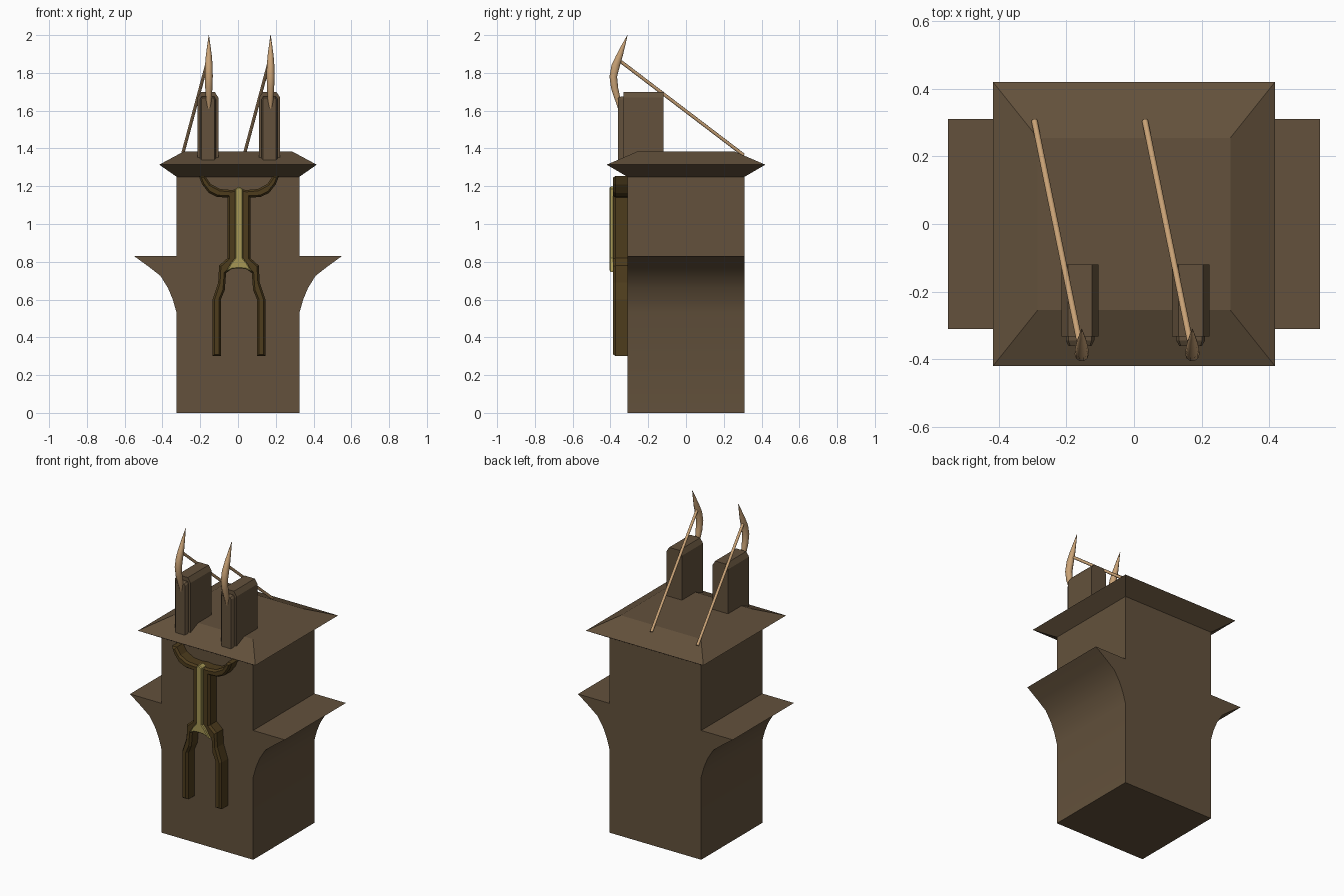
import bpy, bmesh, math
from mathutils import Vector

if "Cube" in bpy.data.objects:
    bpy.data.objects.remove(bpy.data.objects["Cube"])


def material(name, rgb):
    m = bpy.data.materials.new(name)
    m.diffuse_color = (*rgb, 1)
    m.use_nodes = True
    m.node_tree.nodes["Principled BSDF"].inputs["Base Color"].default_value = m.diffuse_color
    return m


STONE = material("brown_stone", (0.125, 0.083, 0.045))
BRONZE = material("dark_bronze", (0.075, 0.045, 0.012))
GOLD = material("gold", (0.38, 0.31, 0.09))
HORN = material("horn", (0.58, 0.36, 0.18))


def finish(bm, name, mat, smooth=None):
    bmesh.ops.recalc_face_normals(bm, faces=bm.faces)
    me = bpy.data.meshes.new(name)
    bm.to_mesh(me)
    bm.free()
    me.materials.append(mat)
    ob = bpy.data.objects.new(name, me)
    bpy.context.collection.objects.link(ob)
    if smooth:
        bpy.context.view_layer.objects.active = ob
        ob.select_set(True)
        bpy.ops.object.shade_smooth_by_angle(angle=math.radians(smooth))
        ob.select_set(False)
    return ob


def loft(name, rings, mat, smooth=None):
    """Skin a list of equal-length rings and cap both ends."""
    bm = bmesh.new()
    rows = [[bm.verts.new(p) for p in r] for r in rings]
    n = len(rows[0])
    for a, b in zip(rows, rows[1:]):
        for i in range(n):
            j = (i + 1) % n
            bm.faces.new((a[i], a[j], b[j], b[i]))
    bm.faces.new(rows[0])
    bm.faces.new(rows[-1])
    return finish(bm, name, mat, smooth)


def rect(hx, hy, z):
    return [(-hx, -hy, z), (hx, -hy, z), (hx, hy, z), (-hx, hy, z)]


def mirrored(half):
    """Close a right-hand outline by mirroring it about x = 0."""
    return half + [(-x, z) for x, z in reversed(half) if x > 0]


def plate(name, outline, y_back, y_front, rim, depth, mat, cx=0.0):
    """Extrude an x-z outline towards -y with a chamfered front rim."""
    bm = bmesh.new()
    back = bm.faces.new([bm.verts.new((x + cx, y_back, z)) for x, z in outline])
    ext = bmesh.ops.extrude_face_region(bm, geom=[back], use_keep_orig=True)
    for v in ext["geom"]:
        if isinstance(v, bmesh.types.BMVert):
            v.co.y = y_front
    bmesh.ops.recalc_face_normals(bm, faces=bm.faces)
    if rim:
        front = [f for f in bm.faces
                 if all(abs(v.co.y - y_front) < 1e-6 for v in f.verts)]
        bmesh.ops.inset_region(bm, faces=front, thickness=rim, depth=depth,
                               use_even_offset=True)
    return finish(bm, name, mat)


# Tower body with flared side ledges
body = mirrored([(0.325, 0), (0.325, 0.53), (0.345, 0.60), (0.37, 0.66),
                 (0.41, 0.725), (0.47, 0.772), (0.55, 0.83), (0.325, 0.83),
                 (0.325, 1.25)])
loft("tower_body", [[(x, y, z) for x, z in body] for y in (-0.31, 0.31)],
     STONE, 35)

# Overhanging roof cap
loft("roof_cap", [rect(0.325, 0.31, 1.25), rect(0.417, 0.42, 1.314),
                  rect(0.285, 0.255, 1.385)], STONE)

# Forked emblem on the front
fork = mirrored([(0, 0.775), (0.035, 0.765), (0.068, 0.74), (0.075, 0.65),
                 (0.096, 0.60), (0.096, 0.30), (0.14, 0.30), (0.14, 0.60),
                 (0.110, 0.69), (0.105, 0.78), (0.06, 0.82), (0.06, 1.14),
                 (0.115, 1.143), (0.16, 1.165), (0.195, 1.21), (0.213, 1.255),
                 (0.18, 1.255), (0.15, 1.212), (0.10, 1.185), (0.04, 1.18),
                 (0, 1.185)])
plate("fork_emblem", fork, -0.30, -0.372, 0.010, 0.014, BRONZE, 0.005)

inlay = mirrored([(0, 0.765), (0.035, 0.762), (0.07, 0.745), (0.045, 0.79),
                  (0.021, 0.82), (0.021, 1.185), (0, 1.198)])
plate("gold_inlay", inlay, -0.36, -0.40, 0.005, 0.005, GOLD, 0.005)

# Pair of roof posts, each with a tusk and a stay rod
for side, dx in (("left", -0.1635), ("right", 0.1635)):
    # post with chamfered top corners
    post = mirrored([(0.055, 1.33), (0.055, 1.67), (0.036, 1.70)])
    plate(f"{side}_post", post, -0.12, -0.332, 0, 0, STONE, dx + 0.004)
    strip = mirrored([(0.042, 1.32), (0.042, 1.66), (0.034, 1.675)])
    plate(f"{side}_post_front", strip, -0.32, -0.345, 0.008, 0.015,
          STONE, dx + 0.004)

    # curved tusk: (y, z, half width, half depth)
    rings = []
    for y, z, w, d in ((-0.352, 1.605, 0.007, 0.006), (-0.362, 1.66, 0.015, 0.016),
                       (-0.378, 1.72, 0.019, 0.020), (-0.385, 1.78, 0.021, 0.021),
                       (-0.372, 1.84, 0.020, 0.024), (-0.353, 1.89, 0.016, 0.019),
                       (-0.330, 1.95, 0.008, 0.010), (-0.310, 2.00, 0.001, 0.001)):
        rings.append([(dx + 0.009 + w * math.cos(a), y + d * math.sin(a), z)
                      for a in (i * math.tau / 10 for i in range(10))])
    loft(f"{side}_tusk", rings, HORN, 50)

    # slanting stay rod
    p = Vector((dx + 0.002, -0.345, 1.86))
    q = Vector((dx - 0.131, 0.305, 1.365))
    bpy.ops.mesh.primitive_cylinder_add(vertices=8, radius=0.009,
                                        depth=(q - p).length,
                                        location=(p + q) / 2)
    rod = bpy.context.object
    rod.name = f"{side}_stay_rod"
    rod.rotation_euler = (q - p).to_track_quat("Z", "Y").to_euler()
    rod.data.materials.append(HORN)
    bpy.ops.object.shade_smooth_by_angle(angle=math.radians(50))
    rod.select_set(False)
